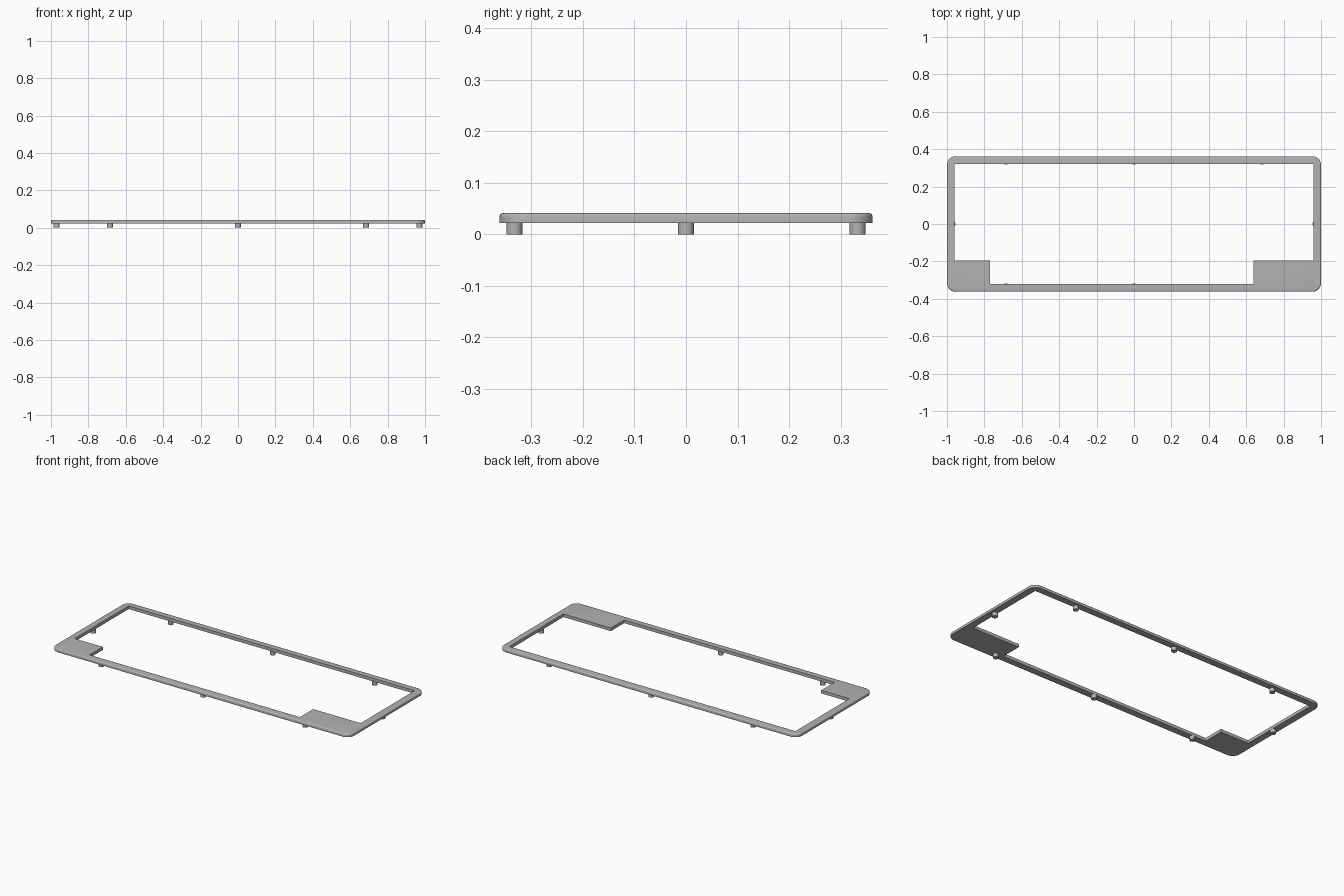
import bpy, bmesh, math

cube = bpy.data.objects.get("Cube")
if cube:
    bpy.data.objects.remove(cube, do_unlink=True)

HALF_X, HALF_Y = 1.0, 0.362
IN_X, IN_Y = 0.959, 0.322
Z_LOW, Z_TOP = 0.022, 0.041
CORNER, FILLET = 0.046, 0.007
LEG_R = 0.0155

grey = bpy.data.materials.new("grey plastic")
grey.use_nodes = True
colour = (0.45, 0.45, 0.45, 1)
grey.diffuse_color = colour
grey.node_tree.nodes["Principled BSDF"].inputs["Base Color"].default_value = colour


def finish(bm, name):
    bmesh.ops.recalc_face_normals(bm, faces=bm.faces)
    mesh = bpy.data.meshes.new(name)
    bm.to_mesh(mesh)
    bm.free()
    mesh.materials.append(grey)
    obj = bpy.data.objects.new(name, mesh)
    bpy.context.collection.objects.link(obj)
    bpy.ops.object.select_all(action='DESELECT')
    obj.select_set(True)
    bpy.context.view_layer.objects.active = obj
    bpy.ops.object.shade_smooth_by_angle(angle=math.radians(35))


def rounded_outline(inset, steps=10):
    points = []
    for q, (sx, sy) in enumerate([(1, 1), (-1, 1), (-1, -1), (1, -1)]):
        for i in range(steps + 1):
            a = (q + i / steps) * math.pi / 2
            points.append((sx * (HALF_X - CORNER) + (CORNER - inset) * math.cos(a),
                           sy * (HALF_Y - CORNER) + (CORNER - inset) * math.sin(a)))
    return points


def ring(bm, points, z):
    verts = [bm.verts.new((x, y, z)) for x, y in points]
    edges = [bm.edges.new((v, verts[(i + 1) % len(verts)])) for i, v in enumerate(verts)]
    return verts, edges


def wall(bm, a, b):
    n = len(a)
    for i in range(n):
        j = (i + 1) % n
        bm.faces.new((a[i], a[j], b[j], b[i]))


# Frame: rounded outer edge, straight-cut opening notched by two corner pads
bm = bmesh.new()
profile = [(0, Z_LOW)]
for i in range(6):
    a = i / 5 * math.pi / 2
    profile.append((FILLET * (1 - math.cos(a)), Z_TOP - FILLET * (1 - math.sin(a))))
outer = [ring(bm, rounded_outline(inset), z) for inset, z in profile]
for low, high in zip(outer, outer[1:]):
    wall(bm, low[0], high[0])

PAD_Y, LEFT_PAD, RIGHT_PAD = -0.195, 0.64, -0.77
opening = [(IN_X, IN_Y), (-IN_X, IN_Y), (-IN_X, PAD_Y), (RIGHT_PAD, PAD_Y),
           (RIGHT_PAD, -IN_Y), (LEFT_PAD, -IN_Y), (LEFT_PAD, PAD_Y), (IN_X, PAD_Y)]
inner = [ring(bm, opening, z) for z in (Z_LOW, Z_TOP)]
wall(bm, inner[0][0], inner[1][0])
for out_ring, in_ring in ((outer[0], inner[0]), (outer[-1], inner[1])):
    bmesh.ops.triangle_fill(bm, use_beauty=True, edges=out_ring[1] + in_ring[1])
finish(bm, "frame")


# Pegs under the frame
def peg(name, x, y):
    bm = bmesh.new()
    height = Z_LOW + 0.003
    bmesh.ops.create_cone(bm, cap_ends=True, segments=32, radius1=LEG_R,
                          radius2=LEG_R, depth=height)
    bmesh.ops.translate(bm, verts=bm.verts, vec=(x, y, height / 2))
    finish(bm, name)


for side, y in (("front", -0.333), ("back", 0.333)):
    for place, x in (("right", -0.685), ("middle", 0), ("left", 0.685)):
        peg(f"{side}_{place}_peg", x, y)
for place, x in (("right", -0.97), ("left", 0.97)):
    peg(f"{place}_end_peg", x, 0)
